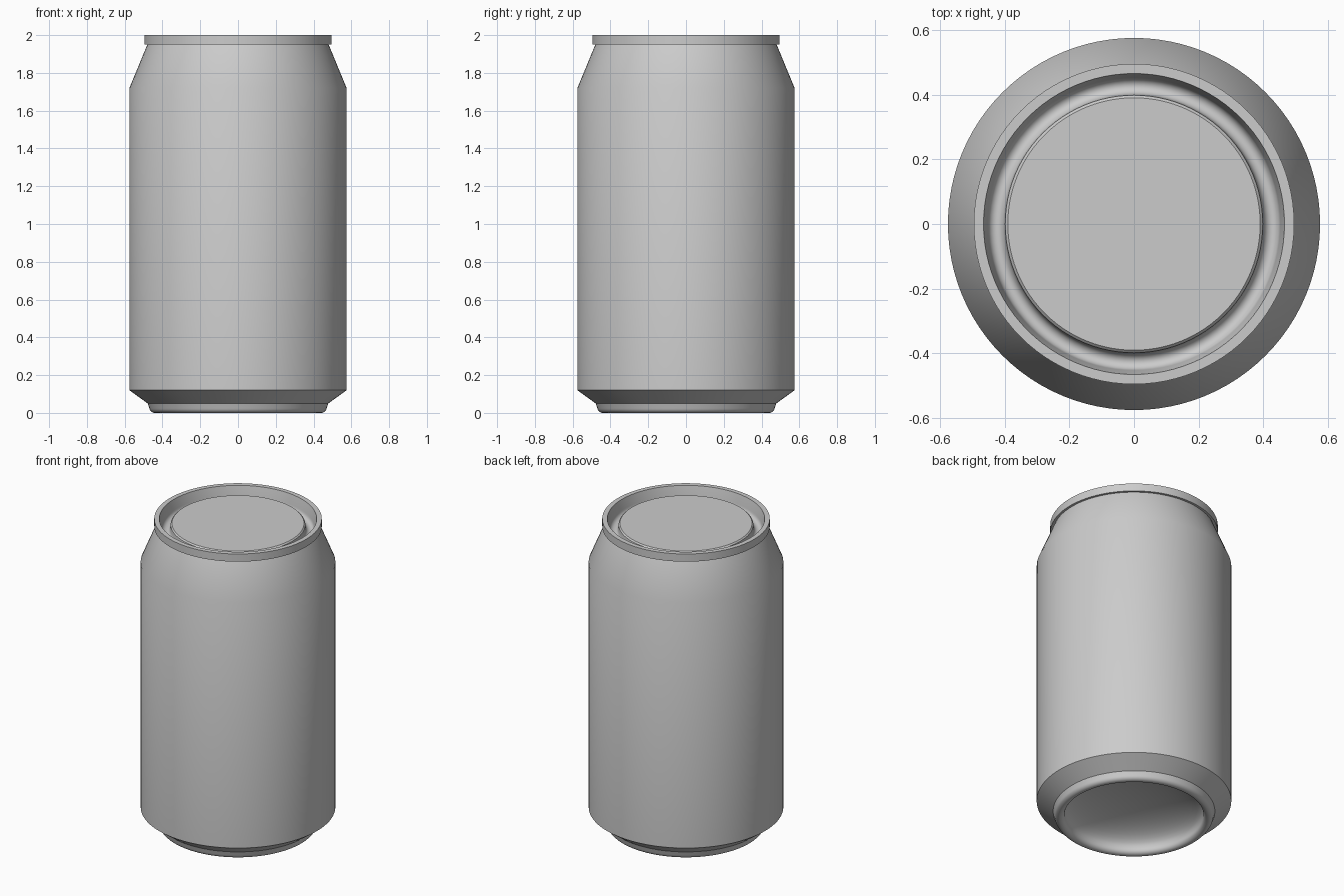
import bpy, bmesh, math

SEGMENTS = 96

cube = bpy.data.objects.get("Cube")
if cube:
    bpy.data.objects.remove(cube, do_unlink=True)

metal = bpy.data.materials.new("grey metal")
metal.use_nodes = True
colour = (0.6, 0.6, 0.6, 1)
metal.diffuse_color = colour
metal.node_tree.nodes["Principled BSDF"].inputs["Base Color"].default_value = colour


def arc(cx, cz, rx, rz, start, end, steps):
    """Points along an elliptical arc in the radius/height plane."""
    angles = [math.radians(start + (end - start) * i / steps) for i in range(steps + 1)]
    return [(cx + rx * math.cos(a), cz + rz * math.sin(a)) for a in angles]


def lathe(name, profile):
    """Revolve a (radius, height) profile, listed bottom to top, about z."""
    bm = bmesh.new()
    rings = []
    for r, z in profile:
        if r < 1e-5:
            rings.append([bm.verts.new((0, 0, z))] * SEGMENTS)
        else:
            turn = [2 * math.pi * i / SEGMENTS for i in range(SEGMENTS)]
            rings.append([bm.verts.new((r * math.cos(a), r * math.sin(a), z)) for a in turn])
    for low, high in zip(rings, rings[1:]):
        for i in range(SEGMENTS):
            j = (i + 1) % SEGMENTS
            corners = dict.fromkeys((low[i], low[j], high[j], high[i]))
            bm.faces.new(list(corners))
    mesh = bpy.data.meshes.new(name)
    bm.to_mesh(mesh)
    bm.free()
    mesh.materials.append(metal)
    obj = bpy.data.objects.new(name, mesh)
    bpy.context.collection.objects.link(obj)
    bpy.ops.object.select_all(action="DESELECT")
    obj.select_set(True)
    bpy.context.view_layer.objects.active = obj
    bpy.ops.object.shade_smooth_by_angle(angle=math.radians(30))
    return obj


# Concave base: dome, rounded standing ring and short foot
dome = arc(0, 0.03, 0.41, 0.13, 90, 0, 12)
foot = arc(0.44, 0.03, 0.03, 0.03, 180, 270, 5) + arc(0.44, 0.03, 0.03, 0.03, 280, 350, 5)
lathe("base", dome + foot[1:] + [(0.478, 0.05)])

# Side wall: lower chamfer, straight body and tapered neck
lathe("body", [(0.478, 0.05), (0.575, 0.12), (0.575, 1.72), (0.48, 1.95)])

# Lid: rolled rim, countersunk groove and raised flat panel
rim = [(0.48, 1.95), (0.495, 1.95), (0.495, 2.0), (0.465, 2.0), (0.452, 1.94)]
groove = arc(0.426, 1.94, 0.026, 0.03, 0, -180, 10)
panel = [(0.398, 1.962), (0.39, 1.97), (0, 1.97)]
lathe("lid", rim + groove[1:] + panel)
